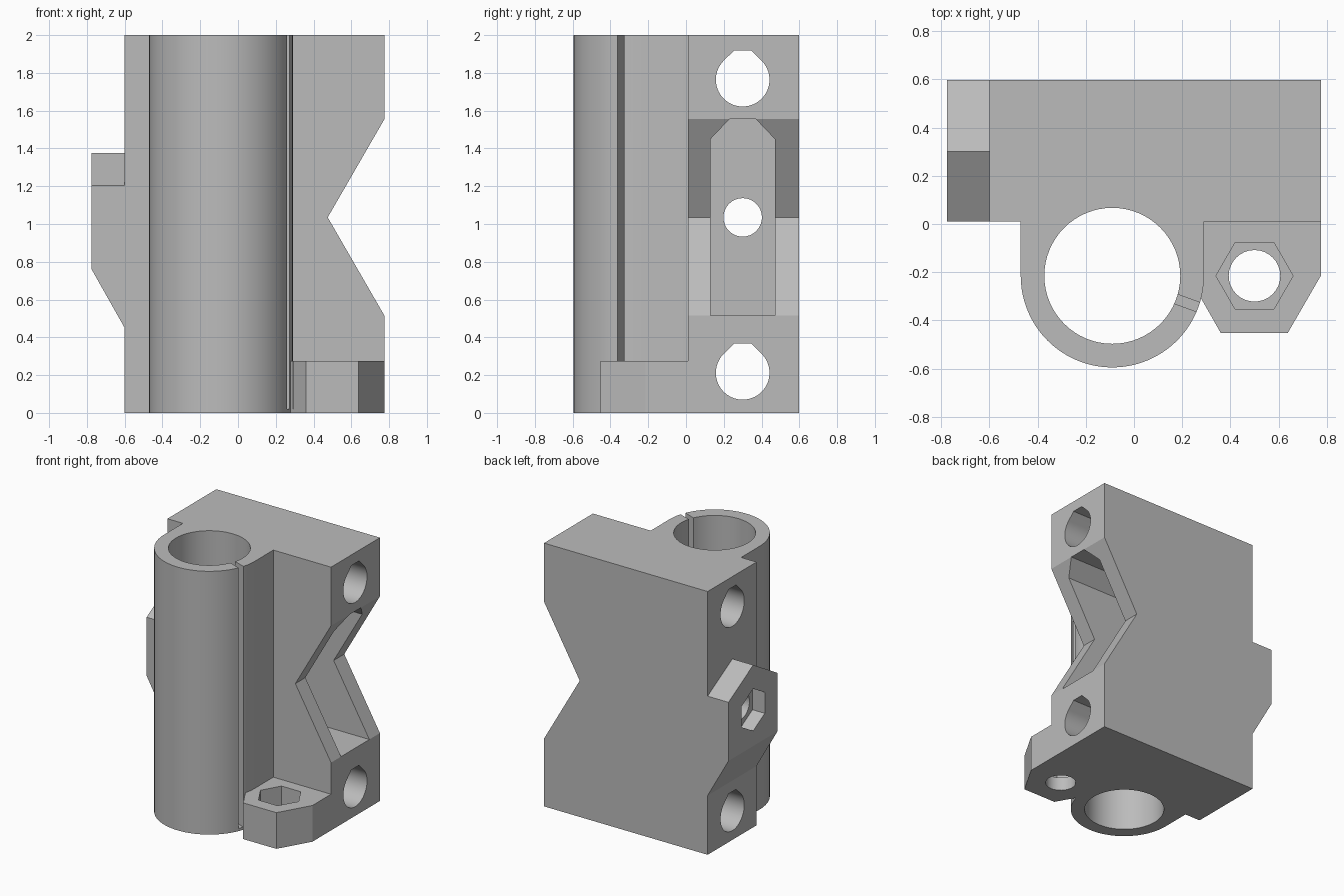
import bpy, bmesh, math

scene = bpy.context.scene
old = bpy.data.objects.get("Cube")
if old:
    bpy.data.objects.remove(old, do_unlink=True)

grey = bpy.data.materials.new("plain_grey")
grey.use_nodes = True
GREY = (0.5, 0.5, 0.5, 1)
grey.diffuse_color = GREY
grey.node_tree.nodes["Principled BSDF"].inputs["Base Color"].default_value = GREY


def arc(cx, cy, r, start, end, n):
    """Points on an arc, angles in degrees."""
    angles = [math.radians(start + (end - start) * i / n) for i in range(n + 1)]
    return [(cx + r * math.cos(a), cy + r * math.sin(a)) for a in angles]


def ring(cx, cy, r, n=64, start=0):
    return arc(cx, cy, r, start, start + 360, n)[:-1]


def prism(name, outline, axis, low, high):
    """Extrude a 2D outline along x (y,z), y (x,z) or z (x,y)."""
    place = {"x": lambda a, b, d: (d, a, b),
             "y": lambda a, b, d: (a, d, b),
             "z": lambda a, b, d: (a, b, d)}[axis]
    bm = bmesh.new()
    ends = [[bm.verts.new(place(a, b, d)) for a, b in outline] for d in (low, high)]
    bm.faces.new(ends[0])
    bm.faces.new(ends[1])
    for i in range(len(outline)):
        j = (i + 1) % len(outline)
        bm.faces.new((ends[0][i], ends[0][j], ends[1][j], ends[1][i]))
    bmesh.ops.recalc_face_normals(bm, faces=bm.faces)
    mesh = bpy.data.meshes.new(name)
    bm.to_mesh(mesh)
    bm.free()
    mesh.materials.append(grey)
    obj = bpy.data.objects.new(name, mesh)
    scene.collection.objects.link(obj)
    return obj


def combine(target, tool, operation="DIFFERENCE"):
    """Apply a boolean and discard the tool object."""
    tool.hide_render = True
    mod = target.modifiers.new("combine", "BOOLEAN")
    mod.operation = operation
    mod.solver = "EXACT"
    mod.object = tool
    bpy.context.view_layer.objects.active = target
    bpy.ops.object.modifier_apply(modifier=mod.name)
    bpy.data.objects.remove(tool, do_unlink=True)


LEFT, RIGHT, FRONT, BACK = 0.775, -0.6, 0.01, 0.597
MID_Y, MID_Z = 0.3, 1.035
BORE = (-0.09, -0.215)
SCREW = (0.5, -0.215)

# Main block with the round bearing sleeve on its front
outline = [(LEFT, FRONT), (LEFT, BACK), (RIGHT, BACK), (RIGHT, FRONT)]
outline += [(BORE[0] - 0.38, FRONT)] + arc(*BORE, 0.38, 180, 360, 48)
outline += [(BORE[0] + 0.38, FRONT)]
body = prism("rod_carriage_body", outline, "z", 0, 2)

# Low lug for the vertical screw
lug = [(0.25, 0.1), (0.225, -0.215), (0.36, -0.452), (0.638, -0.452),
       (LEFT, -0.215), (LEFT, 0.1)]
combine(body, prism("screw_lug", lug, "z", 0, 0.275), "UNION")

# Peaked nut boss on the right side, with a sloped underside
boss = prism("nut_boss", [(FRONT, 0.4), (BACK, 0.4), (BACK, 1.205),
                          (MID_Y, 1.375), (FRONT, 1.205)], "x", -0.775, -0.55)
slope = [(-0.83, 0.8575), (-0.775, 0.76), (-0.6, 0.45), (-0.5, 0.273), (-0.83, 0.273)]
combine(boss, prism("slope_cutter", slope, "y", -0.1, 0.7))
combine(body, boss, "UNION")

# V notch in the left side
notch = [(0.475, MID_Z), (LEFT + 0.1, MID_Z - 0.693), (LEFT + 0.1, MID_Z + 0.693)]
combine(body, prism("notch_cutter", notch, "y", -0.05, 0.7))

# Deep pocket with chamfered roof
pocket = [(0.13, 0.515), (0.47, 0.515), (0.47, 1.45), (0.37, 1.555),
          (0.23, 1.555), (0.13, 1.45)]
combine(body, prism("pocket_cutter", pocket, "x", -0.435, 0.9))

# Rod holes: round with a flattened teardrop top
for z in (0.212, 1.764):
    hole = arc(MID_Y, z, 0.142, 135, 405, 48) + [(MID_Y + 0.045, z + 0.155),
                                               (MID_Y - 0.045, z + 0.155)]
    combine(body, prism("rod_hole_cutter", hole, "x", -1, 1))

# Tension bolt hole and its nut trap
combine(body, prism("bolt_cutter", ring(MID_Y, MID_Z, 0.102, 32), "x", -1, 0))
combine(body, prism("nut_cutter", ring(MID_Y, MID_Z, 0.16, 6, 30), "x", -1, -0.672))

# Vertical screw hole and its nut trap
combine(body, prism("screw_cutter", ring(*SCREW, 0.107, 32), "z", -0.1, 0.2))
combine(body, prism("screw_nut_cutter", ring(*SCREW, 0.16, 6), "z", 0.103, 0.5))

# Bearing bore and its clamping slit
combine(body, prism("bore_cutter", ring(*BORE, 0.282), "z", -0.1, 2.1))
turn = math.radians(-20)
slit = [(BORE[0] + u * math.cos(turn) - v * math.sin(turn),
         BORE[1] + u * math.sin(turn) + v * math.cos(turn))
        for u, v in ((0.2, -0.02), (0.4, -0.02), (0.4, 0.02), (0.2, 0.02))]
combine(body, prism("slit_cutter", slit, "z", 0.02, 2.1))

# Smooth round walls, crisp edges
bpy.ops.object.select_all(action="DESELECT")
body.select_set(True)
bpy.context.view_layer.objects.active = body
bpy.ops.object.shade_smooth_by_angle(angle=math.radians(25))
